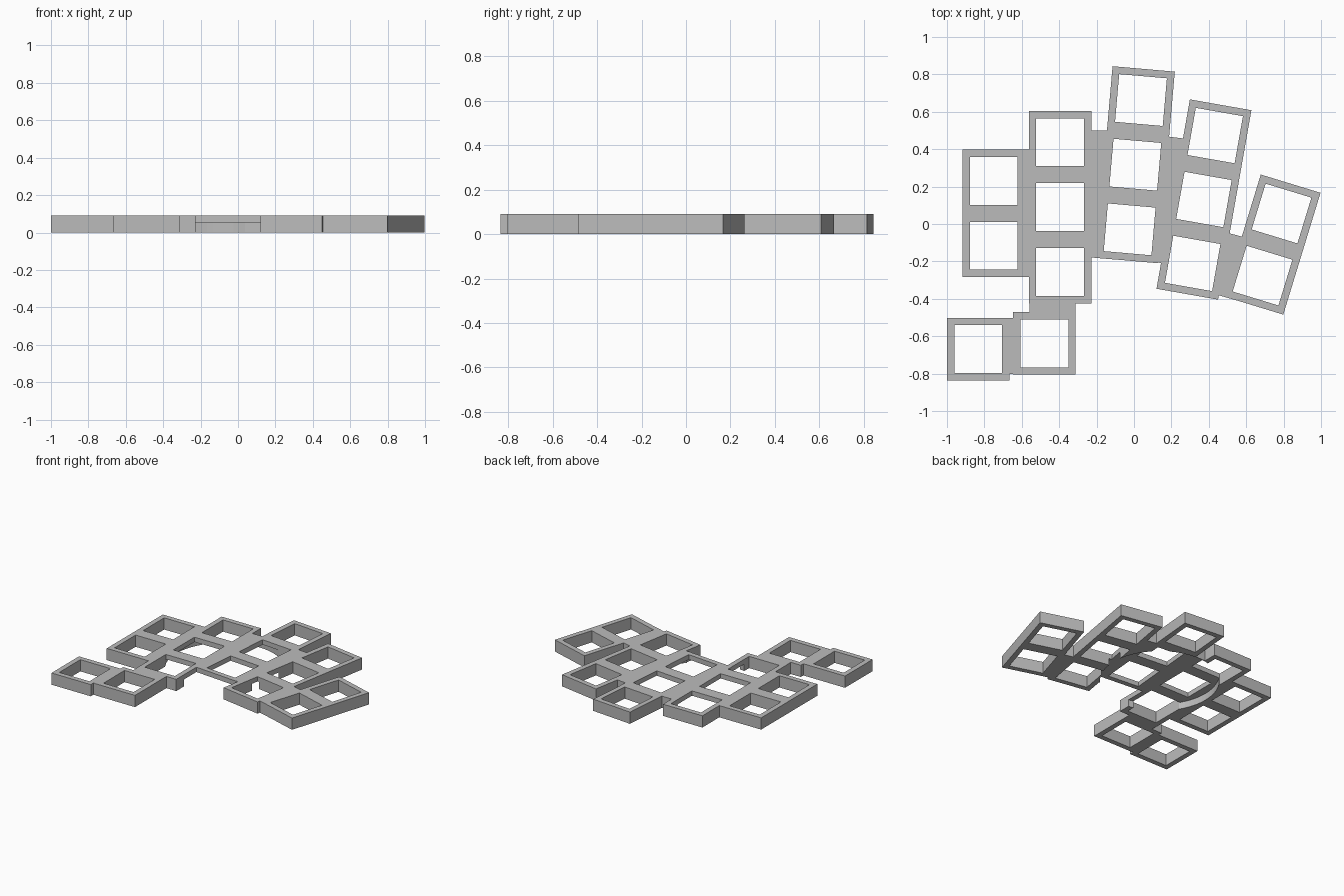
import bpy, bmesh
from math import radians, sin, cos
from mathutils import Vector

if "Cube" in bpy.data.objects:
    bpy.data.objects.remove(bpy.data.objects["Cube"])

THICK = 0.09      # plate thickness
PITCH = 0.347     # spacing of the key openings
FRAME = 0.167     # half width of a key frame
HOLE = 0.128      # half width of a key opening
RECESS = 0.053    # depth of the round pocket underneath

grey = bpy.data.materials.new("plain_grey")
grey.use_nodes = True
grey.diffuse_color = (0.5, 0.5, 0.5, 1)
grey.node_tree.nodes["Principled BSDF"].inputs["Base Color"].default_value = (0.5, 0.5, 0.5, 1)


def prism(name, outline, z0=0.0, z1=THICK):
    """Extrude a flat outline between two heights."""
    bm = bmesh.new()
    face = bm.faces.new([bm.verts.new((x, y, z0)) for x, y in outline])
    top = bmesh.ops.extrude_face_region(bm, geom=[face])["geom"]
    bmesh.ops.translate(bm, vec=(0, 0, z1 - z0),
                        verts=[v for v in top if isinstance(v, bmesh.types.BMVert)])
    bmesh.ops.recalc_face_normals(bm, faces=bm.faces)
    mesh = bpy.data.meshes.new(name)
    bm.to_mesh(mesh)
    bm.free()
    mesh.materials.append(grey)
    obj = bpy.data.objects.new(name, mesh)
    bpy.context.collection.objects.link(obj)
    return obj


def rect(centre, angle, half_x, half_y):
    """Corners of a turned rectangle."""
    a = radians(angle)
    right, up = Vector((cos(a), sin(a))), Vector((-sin(a), cos(a)))
    return [Vector(centre) + right * sx * half_x + up * sy * half_y
            for sx, sy in ((-1, -1), (1, -1), (1, 1), (-1, 1))]


def box(x0, x1, y0, y1):
    return [(x0, y0), (x1, y0), (x1, y1), (x0, y1)]


# Key columns: middle of the column, turn in degrees, number of keys
columns = [
    ((-0.75, 0.057), 0, 2),
    ((-0.395, 0.09), 0, 3),
    ((0.007, 0.317), -5, 3),
    ((0.374, 0.131), -10, 3),
    ((0.738, -0.11), -17, 2),
    ((-0.833, -0.669), 0, 1),
    ((-0.479, -0.638), 0, 1),
]
# Webs that join neighbouring columns
webs = [
    box(-0.75, -0.5, -0.284, 0.398),
    [(-0.3, -0.173), (-0.1, -0.19), (-0.1, 0.5), (-0.3, 0.5)],
    [(0.1, -0.204), (0.25, -0.217), (0.265, 0.457), (0.1, 0.478)],
    [(0.4, -0.366), (0.62, -0.429), (0.62, -0.078), (0.45, -0.035)],
    box(-0.56, -0.312, -0.55, -0.35),
    box(-0.7, -0.62, -0.803, -0.502),
]

solids, cutters = [], []
for centre, angle, count in columns:
    a = radians(angle)
    up = Vector((-sin(a), cos(a)))
    length = FRAME + PITCH * (count - 1) / 2
    solids.append(prism("column", rect(centre, angle, FRAME, length)))
    for i in range(count):
        middle = Vector(centre) + up * PITCH * (i - (count - 1) / 2)
        cutters.append(prism("opening", rect(middle, angle, HOLE, HOLE), -0.1, 0.2))
solids += [prism("web", outline) for outline in webs]

# Round pocket in the underside
ring = [radians(i * 360 / 72) for i in range(72)]
cutters.append(prism("pocket", [(-0.167 + 0.417 * cos(t), 0.08 + 0.417 * sin(t))
                                for t in ring], -0.1, RECESS))

# Join the solids, then cut the openings and the pocket
plate = solids.pop(0)
plate.name = "key_plate"
for helpers, operation in ((solids, 'UNION'), (cutters, 'DIFFERENCE')):
    for helper in helpers:
        helper.hide_render = True
        mod = plate.modifiers.new(helper.name, 'BOOLEAN')
        mod.operation, mod.solver, mod.object = operation, 'EXACT', helper

graph = bpy.context.evaluated_depsgraph_get()
graph.update()
result = bpy.data.meshes.new_from_object(plate.evaluated_get(graph))
plate.modifiers.clear()
plate.data = result
result.name = "key_plate"
for helper in solids + cutters:
    bpy.data.objects.remove(helper)
